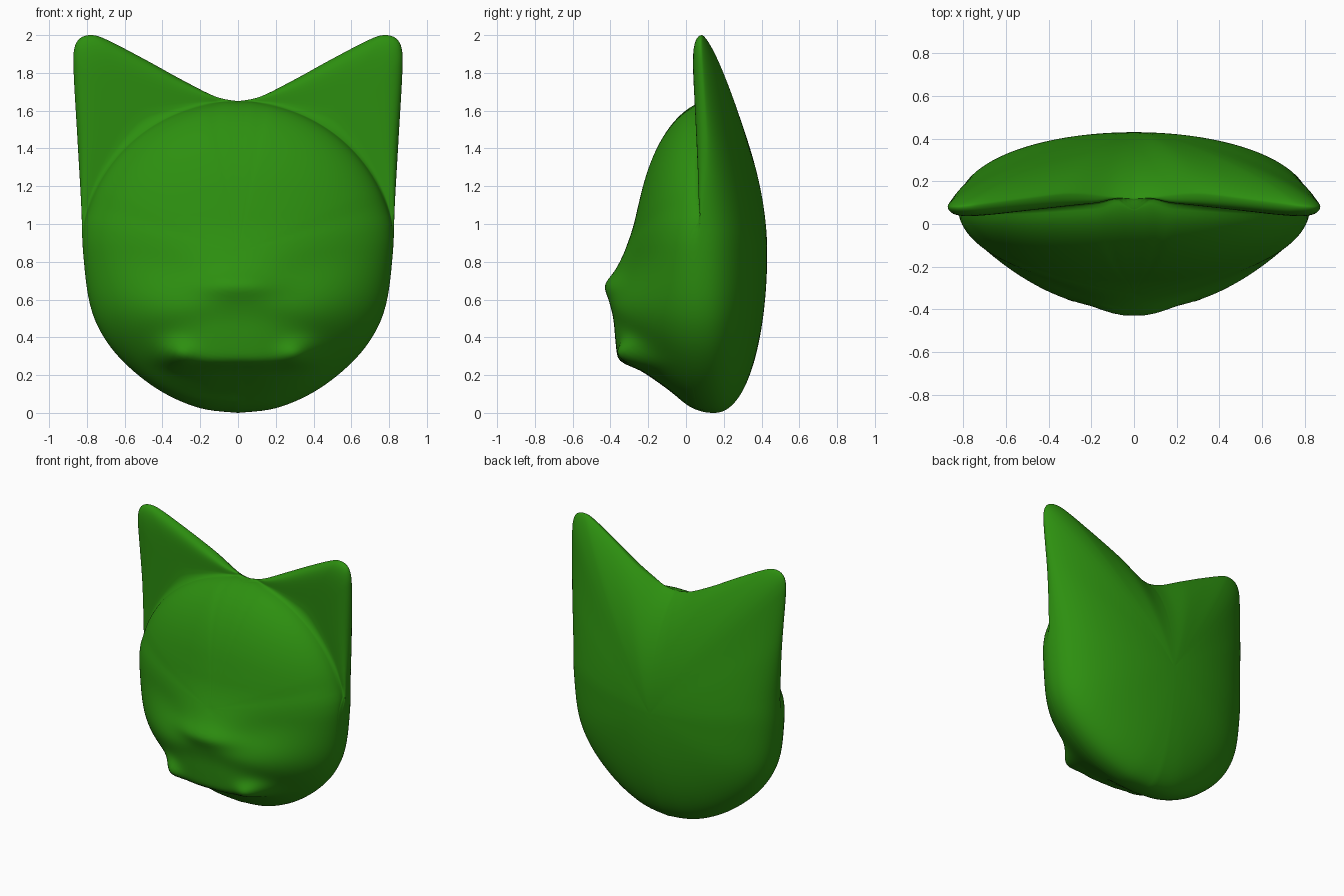
import bpy, bmesh, math

if "Cube" in bpy.data.objects:
    bpy.data.objects.remove(bpy.data.objects["Cube"])

MID = 0.85            # height of the point the surface fans out from
FRONT, BACK = -0.27, 0.43


def spline(pts, n):
    """Catmull-Rom samples through 2D points."""
    p = [pts[0]] + pts + [pts[-1]]
    out = []
    for i in range(1, len(p) - 2):
        for j in range(n):
            t = j / n
            out.append(tuple(0.5 * (2 * b + (c - a) * t + (2 * a - 5 * b + 4 * c - d) * t * t
                                    + (3 * b - a - 3 * c + d) * t ** 3)
                             for a, b, c, d in zip(*p[i - 1:i + 3])))
    return out + [pts[-1]]


def smooth(a, b, v):
    t = max(0.0, min(1.0, (v - a) / (b - a)))
    return t * t * (3 - 2 * t)


def lookup(table, v):
    for (a, p), (b, q) in zip(table, table[1:]):
        if a <= v <= b and b > a:
            return p + (q - p) * (v - a) / (b - a)
    return table[-1][1] if v > table[-1][0] else table[0][1]


# Half outline of head and ear, bottom to notch, then mirrored
half = spline([(0, 0), (0.2, 0.025), (0.4, 0.11), (0.58, 0.245), (0.71, 0.4), (0.785, 0.58),
               (0.82, 0.85), (0.83, 1.1), (0.85, 1.45), (0.87, 1.8), (0.868, 1.92),
               (0.84, 1.98), (0.78, 2.0), (0.7, 1.978), (0.5, 1.875), (0.3, 1.765),
               (0.12, 1.675), (0, 1.65)], 6)
outline = half + [(-x, z) for x, z in reversed(half[1:-1])]

# Centre profile of muzzle and nose: (height, depth)
muzzle = spline([(0, 0.14), (0.03, 0.04), (0.1, -0.06), (0.2, -0.21), (0.235, -0.265),
                 (0.255, -0.33), (0.28, -0.365), (0.38, -0.375), (0.5, -0.385),
                 (0.6, -0.41), (0.665, -0.435), (0.7, -0.42), (0.74, -0.385),
                 (0.8, -0.35), (0.9, -0.308), (1.0, -0.275), (1.1, -0.252), (1.3, -0.2)], 6)


def ear_front(x, z):
    return 0.122 - 0.1 * math.sqrt(x * x + 0.01) - 0.06 * (max(z, 1.2) - 1.6)


def ear_half(x, z):
    return 0.01 + 0.055 * smooth(0.9, 1.5, z) * smooth(0, 0.35, abs(x))


def rim(x, z):
    return ear_front(x, z) + ear_half(x, z)


def dome(rho, edge, up):
    """Depth of the plain face dome; up is the cosine of the ray from vertical."""
    p = 2.25 - 0.35 * up + 0.1 * max(0, up)
    q = 0.5 + 0.05 * smooth(0, 0.4, up)
    return edge + (FRONT - edge) * max(0.0, 1 - min(1.0, rho) ** p) ** q


def face_relief(x, z):
    """Muzzle, nose and mouth corners added to the dome."""
    if z >= 1.3:
        return 0.0
    up = 1 if z > MID else -1
    centre = dome(abs(z - MID) / (0.8 if z > MID else MID), rim(0, z), up)
    d = (lookup(muzzle, z) - centre) * (1 - smooth(1.0, 1.3, z))
    ax = abs(x)
    m = smooth(0.34, 0.62, z)              # 0 at the mouth, 1 at the nose
    w = 0.42 - 0.2 * m + 0.25 * smooth(0.68, 1.0, z)
    cheek = -0.15 * math.exp(-((z - 0.52) / 0.22) ** 2)
    relief = cheek * math.exp(-(ax / 0.6) ** 2.5)
    relief += (d - cheek) * math.exp(-(ax / w) ** (4 - 1.7 * m))
    corner = ((ax - 0.32) / 0.085) ** 2 + ((z - 0.31) / 0.06) ** 2
    return relief - 0.085 * math.exp(-corner)


bm = bmesh.new()
front_pole = bm.verts.new((0, FRONT + face_relief(0, MID), MID))
back_pole = bm.verts.new((0, BACK, MID))
N_DOME, N_EAR, N_BACK = 54, 16, 46
columns = []
for ox, oz in outline:
    dx, dz = ox, oz - MID
    R = math.hypot(dx, dz)
    up = dz / R
    # Where the face dome ends along this ray
    rd = R
    if dz > 0:
        rd = min(R, 1 / math.hypot(dx / R / 0.83, up / 0.8))
    k = smooth(0, 0.06, R - rd)
    td = min(rd / R, 0.985)
    ex, ez = ox * rd / R, MID + dz * rd / R
    edge_y = rim(ex, ez) - ear_half(ex, ez) * k
    ts = []
    for i in range(1, N_DOME + 1):
        u = i / N_DOME
        ts.append(td * ((1 - 0.35 * k) * math.sin(math.pi / 2 * u) + 0.35 * k * u))
    ts += [td + (1 - td) * math.sin(math.pi / 2 * i / N_EAR) for i in range(1, N_EAR + 1)]
    col = []
    for t in ts:
        x, z = dx * t, MID + dz * t
        rho = t * R / rd
        if rho < 1 or rd >= R - 1e-6:          # face dome
            y = dome(rho, edge_y, up)
            y += face_relief(x, z) * (1 - min(1, rho) ** 8)
        else:                                  # flat ear front with rounded rim
            s = min(1.0, (t * R - rd) / (R - rd))
            y = rim(x, z) - ear_half(x, z) * k * math.sqrt(max(0, 1 - s ** 6))
        col.append(bm.verts.new((x, y, z)))
    # Back of head, thinning towards the ears
    q = 0.45 + 0.27 * smooth(0.1, 0.8, up)
    ry = rim(ox, oz)
    for i in range(N_BACK - 1, 0, -1):
        t = math.sin(math.pi / 2 * i / N_BACK)
        te = t * R / (rd * (1 - t) + R * t)
        f = (1 - te * te) ** q
        col.append(bm.verts.new((dx * t, ry + (BACK - ry) * f, MID + dz * t)))
    columns.append(col)

for a, b in zip(columns, columns[1:] + columns[:1]):
    bm.faces.new((front_pole, a[0], b[0]))
    bm.faces.new((back_pole, b[-1], a[-1]))
    for i in range(len(a) - 1):
        bm.faces.new((a[i], a[i + 1], b[i + 1], b[i]))

# Soften the seams slightly
for _ in range(4):
    bmesh.ops.smooth_vert(bm, verts=bm.verts, factor=0.4, use_axis_x=False,
                          use_axis_y=True, use_axis_z=False)
bmesh.ops.recalc_face_normals(bm, faces=bm.faces)
mesh = bpy.data.meshes.new("cat_head")
bm.to_mesh(mesh)
bm.free()
head = bpy.data.objects.new("cat_head", mesh)
bpy.context.collection.objects.link(head)

green = bpy.data.materials.new("leaf_green")
green.diffuse_color = (0.026, 0.275, 0.005, 1)
green.use_nodes = True
green.node_tree.nodes["Principled BSDF"].inputs["Base Color"].default_value = green.diffuse_color
mesh.materials.append(green)
for poly in mesh.polygons:
    poly.use_smooth = True
